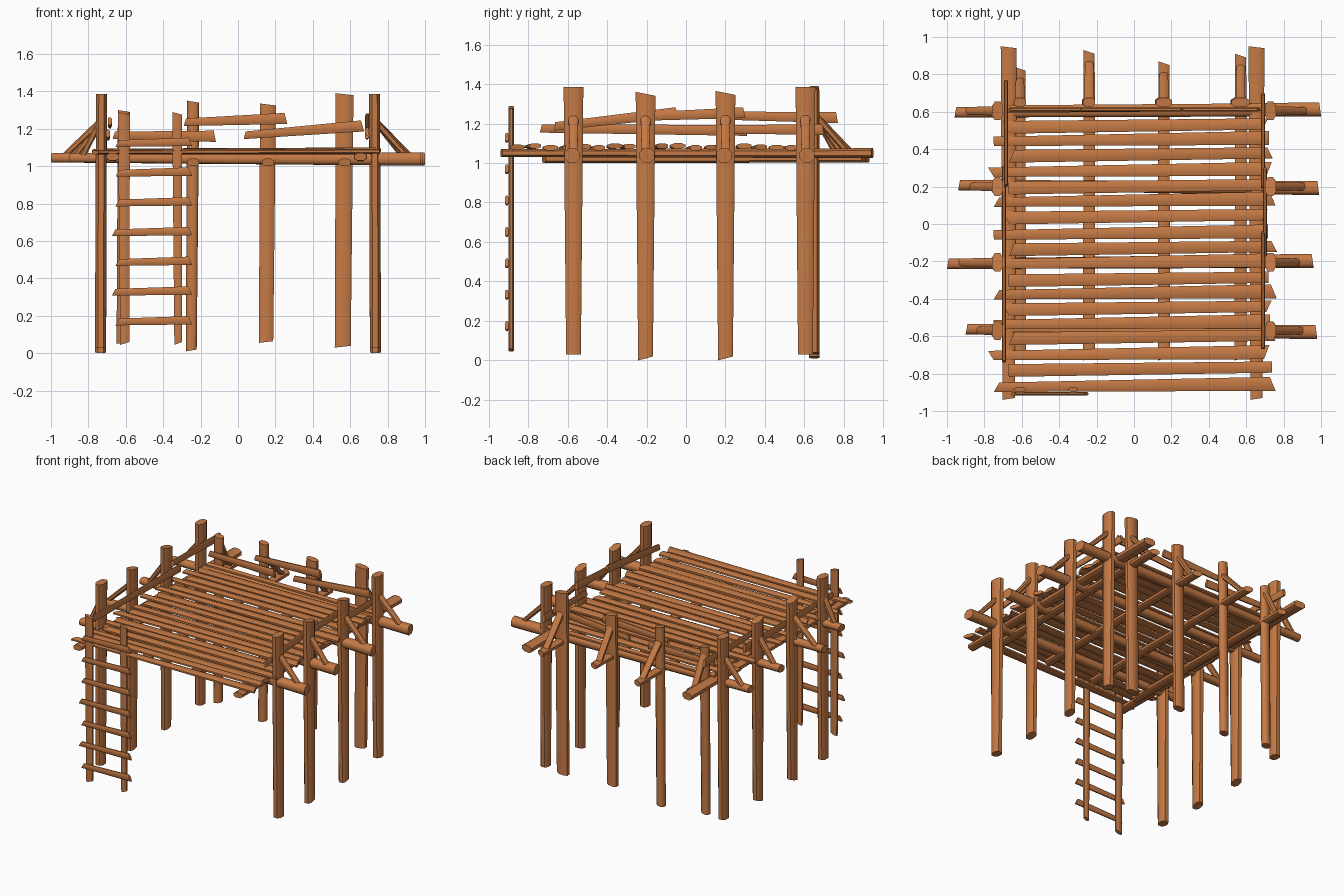
import bpy, bmesh, math, random
from mathutils import Vector

random.seed(4)
wood = bpy.data.materials.new("orange brown wood")
wood.diffuse_color = (0.56, 0.195, 0.06, 1)
SIDES = 8


def log(name, a, b, wide, size0, size1, skew=0.0, power=0.8):
    """Rough-hewn log from a to b. wide = direction of its broad side,
    size = (broad, thin) at each end, skew = slant of the end cuts."""
    a, b = Vector(a), Vector(b)
    axis = (b - a).normalized()
    u = Vector(wide)
    u = (u - axis * u.dot(axis)).normalized()
    v = axis.cross(u)
    bm = bmesh.new()
    rings = []
    for p, s, sign in ((a, size0, 1), (b, size1, -1)):
        ring = []
        for i in range(SIDES):
            t = 2 * math.pi * (i + 0.5) / SIDES
            c, d = math.cos(t), math.sin(t)
            c = math.copysign(abs(c / 0.924) ** power, c)
            d = math.copysign(abs(d / 0.924) ** power, d)
            slant = skew * sign * (c - 1) / 2 * -sign if sign < 0 else skew * (c + 1) / 2
            ring.append(bm.verts.new(p + u * c * s[0] / 2 + v * d * s[1] / 2 + axis * slant))
        rings.append(ring)
    for i in range(SIDES):
        j = (i + 1) % SIDES
        bm.faces.new((rings[0][i], rings[0][j], rings[1][j], rings[1][i]))
    bm.faces.new(rings[0][::-1])
    bm.faces.new(rings[1])
    bmesh.ops.recalc_face_normals(bm, faces=bm.faces)
    me = bpy.data.meshes.new(name)
    bm.to_mesh(me)
    bm.free()
    me.materials.append(wood)
    ob = bpy.data.objects.new(name, me)
    bpy.context.collection.objects.link(ob)
    bpy.ops.object.select_all(action='DESELECT')
    bpy.context.view_layer.objects.active = ob
    ob.select_set(True)
    bpy.ops.object.shade_smooth_by_angle(angle=math.radians(50))
    return ob


X, Y, Z = (1, 0, 0), (0, 1, 0), (0, 0, 1)

# Side posts with cross beams and outer braces: y, bottom, top
side_rows = [(-0.57, 0.03, 1.385, -0.90, 0.97), (-0.205, 0.0, 1.34, -1.0, 0.95),
             (0.20, 0.0, 1.345, -0.94, 0.98), (0.605, 0.03, 1.385, -0.96, 0.99)]
for k, (y, z0, z1, xl, xr) in enumerate(side_rows):
    for side, end in ((-1, xl), (1, xr)):
        x = side * 0.73
        log("side_post", (x + side * 0.005, y, z0), (x, y, z1), Y,
            (0.075, 0.06), (0.10, 0.058), skew=0.02 if k in (1, 2) else 0.0)
        log("side_brace", (side * 0.74, y, 1.235), (side * (abs(end) - 0.07), y, 1.055), Y,
            (0.05, 0.035), (0.04, 0.03))
    tilt = 0.008 if k % 2 else -0.008
    log("cross_beam", (xl, y - tilt, 1.045), (xr, y + tilt, 1.038), Y,
        (0.055, 0.05), (0.075, 0.07), skew=0.01)

# Back posts, joists running front to back, back braces
back = [(-0.61, 0.05, 1.29, 0.82, 0.065), (-0.24, 0.01, 1.34, 0.91, 0.065),
        (0.16, 0.055, 1.325, 0.85, 0.085), (0.57, 0.03, 1.38, 0.89, 0.095)]
for x, z0, z1, yend, w in back:
    log("back_post", (x - 0.01, 0.65, z0), (x, 0.65, z1), X, (w * 0.9, 0.055), (w, 0.05), skew=0.01)
    log("joist", (x, -0.73, 1.02), (x, yend, 1.022), X, (0.065, 0.04), (0.06, 0.04), skew=0.02)
    log("back_brace", (x, 0.66, 1.235), (x, yend - 0.05, 1.03), X, (0.05, 0.035), (0.045, 0.03))

# Two long side beams under the deck
for x in (-0.67, 0.655):
    log("side_beam", (x, -0.94, 1.05), (x, 0.94, 1.05), X, (0.065, 0.04), (0.085, 0.05), skew=0.01)

# Deck planks
planks = [0.525, 0.45, 0.37, 0.285, 0.20, 0.125, 0.04, -0.05, -0.13,
          -0.205, -0.295, -0.37, -0.45, -0.53, -0.605, -0.695, -0.775, -0.865]
for i, y in enumerate(planks):
    w0, w1 = (0.05, 0.075) if i % 2 else (0.068, 0.06)
    x0 = -0.75 if i % 2 else -0.67
    x1 = 0.71 + 0.03 * random.random()
    z = 1.078 + 0.006 * random.uniform(-1, 1)
    log("deck_plank", (x0, y - 0.008, z), (x1, y + 0.01, z + 0.004), Y,
        (w0, 0.022), (w1, 0.026), skew=0.03 * (i % 3 - 1))
log("deck_back_plank", (-0.68, 0.615, 1.08), (0.7, 0.625, 1.08), Y, (0.04, 0.025), (0.04, 0.025))

# Guard rails on the sides (x, y0, z0, y1, z1)
rails = [(0.69, -0.67, 1.185, -0.05, 1.255), (0.70, -0.22, 1.235, 0.29, 1.255),
         (0.69, 0.19, 1.17, 0.69, 1.17),
         (-0.695, -0.74, 1.175, 0.30, 1.165), (-0.685, 0.20, 1.24, 0.76, 1.23)]
for x, y0, z0, y1, z1 in rails:
    log("side_rail", (x, y0, z0), (x, y1, z1), Z, (0.042, 0.022), (0.055, 0.022), skew=0.01)

# Guard rails along the back
for x0, z0, x1, z1 in ((-0.67, 1.165, -0.13, 1.16), (-0.29, 1.235, 0.25, 1.255), (0.03, 1.165, 0.66, 1.215)):
    log("back_rail", (x0, 0.612, z0), (x1, 0.612, z1), Z, (0.04, 0.022), (0.06, 0.022), skew=0.012)

# Ladder at the front left
for x, w in ((-0.605, 0.058), (-0.32, 0.048)):
    log("ladder_upright", (x, -0.885, 0.045), (x - 0.005, -0.885, 1.275), X,
        (w * 0.85, 0.026), (w * 1.1, 0.026), skew=0.015)
for i in range(7):
    z = 0.17 + i * 0.159
    s = 0.02 if i in (1, 3) else 0.0
    log("ladder_rung", (-0.655 - s, -0.908, z - 0.003), (-0.265, -0.908, z + 0.006), Z,
        (0.036, 0.018), (0.045, 0.018), skew=0.02)
